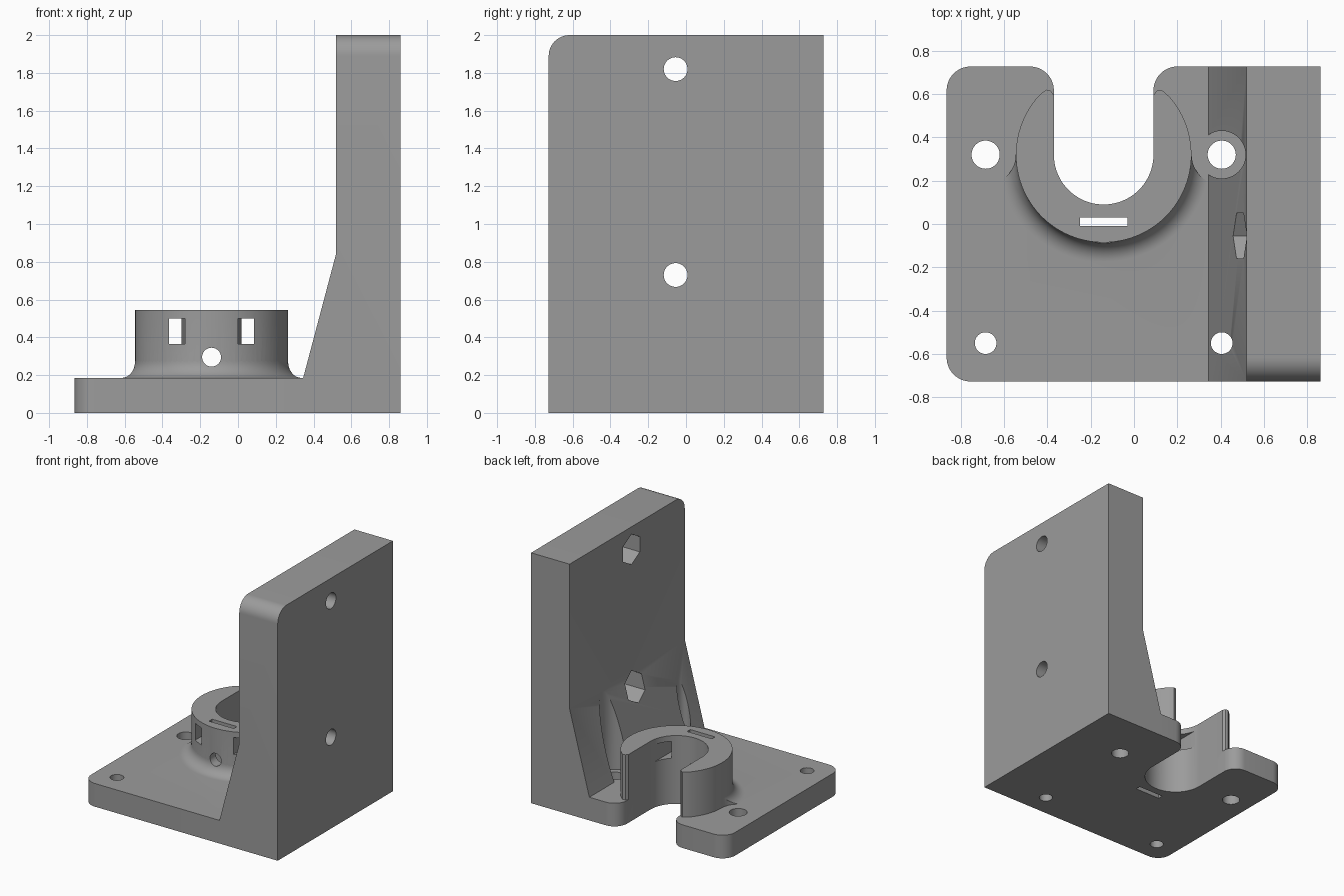
import bpy, bmesh, math
from math import sin, cos, radians

if "Cube" in bpy.data.objects:
    bpy.data.objects.remove(bpy.data.objects["Cube"])

grey = bpy.data.materials.new("mid grey")
grey.diffuse_color = (0.33, 0.33, 0.33, 1)
grey.use_nodes = True
grey.node_tree.nodes["Principled BSDF"].inputs["Base Color"].default_value = grey.diffuse_color


def arc(cx, cy, r, a0, a1, n=12):
    """Points on an arc, angles in degrees."""
    return [(cx + r * cos(radians(a0 + (a1 - a0) * i / n)),
             cy + r * sin(radians(a0 + (a1 - a0) * i / n))) for i in range(n + 1)]


def circle(cx, cy, r, n=48, start=0):
    return arc(cx, cy, r, start, start + 360, n)[:-1]


def prism(name, pts, axis, lo, hi):
    """Extrude a closed outline along an axis."""
    place = {"x": lambda a, b, h: (h, a, b),
             "y": lambda a, b, h: (a, h, b),
             "z": lambda a, b, h: (a, b, h)}[axis]
    bm = bmesh.new()
    low = [bm.verts.new(place(a, b, lo)) for a, b in pts]
    high = [bm.verts.new(place(a, b, hi)) for a, b in pts]
    bm.faces.new(low)
    bm.faces.new(high)
    for i in range(len(pts)):
        j = (i + 1) % len(pts)
        bm.faces.new((low[i], low[j], high[j], high[i]))
    return finish(name, bm)


def finish(name, bm):
    bmesh.ops.recalc_face_normals(bm, faces=bm.faces[:])
    mesh = bpy.data.meshes.new(name)
    bm.to_mesh(mesh)
    bm.free()
    mesh.materials.append(grey)
    ob = bpy.data.objects.new(name, mesh)
    bpy.context.collection.objects.link(ob)
    return ob


def combine(target, other, operation):
    """Apply a boolean and discard the second object."""
    mod = target.modifiers.new("bool", "BOOLEAN")
    mod.operation = operation
    mod.solver = "EXACT"
    mod.object = other
    bpy.context.view_layer.objects.active = target
    bpy.ops.object.modifier_apply(modifier=mod.name)
    bpy.data.objects.remove(other)


def cut(target, pts, axis, lo, hi):
    combine(target, prism("cutter", pts, axis, lo, hi), "DIFFERENCE")


CX, CY = -0.14, 0.32            # collar centre
L, R, F, B = -0.865, 0.86, -0.727, 0.727
PLATE, C = 0.185, 0.11          # plate thickness, corner radius

# Base plate with two rounded left corners
bracket = prism("mounting_bracket",
                [(0.345, F), (0.345, B)] + arc(L + C, B - C, C, 90, 180)
                + arc(L + C, F + C, C, 180, 270), "z", 0, PLATE)

# Upright wall with sloped gusset, one rounded top corner
wall = prism("wall", [(0.345, 0), (R, 0), (R, 2), (0.52, 2), (0.52, 0.845),
                      (0.345, PLATE)], "y", F, B)
side = prism("side", [(F, -0.1), (B + 0.1, -0.1), (B + 0.1, 2.1), (F + C, 2.1)]
             + arc(F + C, 2 - C, C, 90, 180), "x", 0, 1)
combine(wall, side, "INTERSECT")
combine(bracket, wall, "UNION")

# Collar with rounded tips, centre removed later by the slot
tip = [(0.145, 0.605), (0.125, 0.62), (0.105, 0.615), (0.09, 0.595), (0.05, 0.55)]
collar = prism("collar", arc(CX, CY, 0.405, 140, 400, 72) + tip
               + [(2 * CX - x, y) for x, y in reversed(tip)], "z", 0.1, 0.545)

# Flared foot around the front half of the collar
profile = [(0.38, 0.15), (0.495, 0.15)] + arc(0.495, PLATE + 0.09, 0.09, 270, 180, 10) \
    + [(0.38, PLATE + 0.09)]
bm = bmesh.new()
N = 40
rings = []
for i in range(N + 1):
    a = math.pi * (1 + i / N)
    rings.append([bm.verts.new((CX + r * cos(a), CY + r * sin(a), z)) for r, z in profile])
for p, q in zip(rings, rings[1:]):
    for k in range(len(profile)):
        m = (k + 1) % len(profile)
        bm.faces.new((p[k], p[m], q[m], q[k]))
bm.faces.new(rings[0])
bm.faces.new(rings[-1])
foot = finish("foot", bm)
for x in (-0.685, 0.405):       # screw head clearance
    cut(foot, circle(x, CY, 0.139), "z", PLATE, 0.6)
combine(collar, foot, "UNION")
combine(bracket, collar, "UNION")

# Open slot through plate and collar, flared at the back edge
flare = arc(0.09 + C, B - C, C, 180, 90)
slot = arc(CX, CY, 0.23, 180, 360, 40) + flare + [(0.2, 0.9), (-0.48, 0.9)] \
    + [(2 * CX - x, y) for x, y in reversed(flare)]
cut(bracket, slot, "z", -0.1, 0.7)

# Screw holes through the plate, with a counterbore in the gusset
cut(bracket, circle(0.405, CY, 0.11), "z", PLATE, 1)
for x in (-0.685, 0.405):
    cut(bracket, circle(x, CY, 0.065), "z", -0.1, 1)
    cut(bracket, circle(x, -0.55, 0.05), "z", -0.1, 1)

# Wall bolt holes with hexagonal nut pockets
for z in (0.73, 1.82):
    cut(bracket, circle(-0.055, z, 0.063), "x", 0.3, 1)
    cut(bracket, circle(-0.055, z, 0.121, 6, 90), "x", 0.3, 0.74)

# Collar clamp: nut slot, screw hole and two side windows
cut(bracket, [(-0.25, -0.01), (-0.03, -0.01), (-0.03, 0.03), (-0.25, 0.03)], "z", -0.1, 0.7)
cut(bracket, circle(CX, 0.295, 0.05), "y", -0.3, 0.3)
for s in (-1, 1):
    window = [(0.225, -0.12), (0.14, -0.12), (0.14, -0.04), (0.16, 0.16), (0.16, 0.3), (0.225, 0.3)]
    cut(bracket, [(CX + s * x, y) for x, y in window], "z", 0.365, 0.5)

# Smooth curved faces, keep hard edges
bpy.ops.object.select_all(action="DESELECT")
bracket.select_set(True)
bpy.context.view_layer.objects.active = bracket
bpy.ops.object.shade_smooth_by_angle(angle=radians(30))
